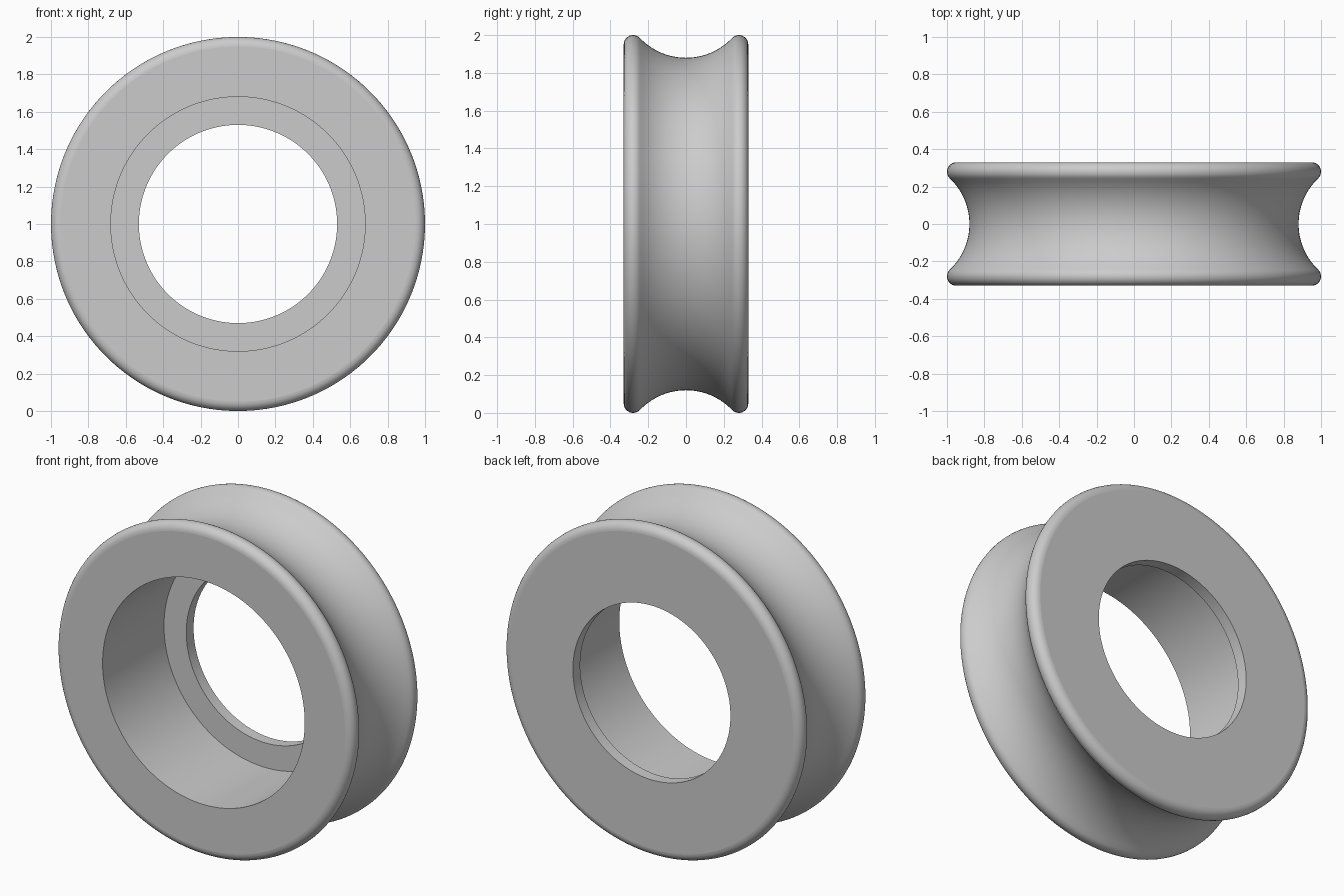
import bpy, bmesh
from math import sin, cos, pi, atan2
from mathutils import Matrix, Vector

if "Cube" in bpy.data.objects:
    bpy.data.objects.remove(bpy.data.objects["Cube"], do_unlink=True)

# Main dimensions
HALF_WIDTH, RADIUS, FILLET = 0.33, 1.0, 0.05
GROOVE_FLOOR, BORE, LIP_BORE, LIP = 0.88, 0.68, 0.53, 0.07
SEGMENTS, STEPS = 160, 10


def arc(y, r, size, start, end, steps):
    """Profile points (axis position, radius) along a circular arc."""
    return [(y + size * sin(a), r + size * cos(a))
            for a in (start + (end - start) * i / steps for i in range(steps + 1))]


# Groove arc that runs tangent into both rounded rims
rim_y, rim_r = HALF_WIDTH - FILLET, RADIUS - FILLET
drop = rim_r - GROOVE_FLOOR
groove = (rim_y**2 + drop**2 - FILLET**2) / (2 * (FILLET + drop))
groove_r = GROOVE_FLOOR + groove
lean = atan2(rim_y, groove_r - rim_r)

# Closed cross-section, from the front bore edge around to the back lip
profile = [(-HALF_WIDTH, BORE)]
profile += arc(-rim_y, rim_r, FILLET, -pi / 2, lean, STEPS)
profile += arc(0, groove_r, groove, pi + lean, pi - lean, 2 * STEPS)[1:-1]
profile += arc(rim_y, rim_r, FILLET, -lean, pi / 2, STEPS)
profile += [(HALF_WIDTH, LIP_BORE), (HALF_WIDTH - LIP, LIP_BORE), (HALF_WIDTH - LIP, BORE)]

# Revolve the section around the y axis
bm = bmesh.new()
rings = []
for s in range(SEGMENTS):
    turn = Matrix.Rotation(2 * pi * s / SEGMENTS, 3, 'Y')
    rings.append([bm.verts.new(turn @ Vector((0, y, r))) for y, r in profile])
for s in range(SEGMENTS):
    a, b = rings[s - 1], rings[s]
    for i in range(len(profile)):
        bm.faces.new((a[i - 1], a[i], b[i], b[i - 1]))
bmesh.ops.recalc_face_normals(bm, faces=bm.faces)
# Flat side walls and lip step stay flat, all curved walls are smooth
for face in bm.faces:
    face.smooth = abs(face.normal.y) < 0.999
# Crisp edges around the bore and the lip
for edge in bm.edges:
    edge.smooth = edge.calc_face_angle(0) < pi / 6

mesh = bpy.data.meshes.new("grooved_roller")
bm.to_mesh(mesh)
bm.free()
roller = bpy.data.objects.new("grooved_roller", mesh)
roller.location.z = RADIUS
bpy.context.collection.objects.link(roller)

# Plain grey material
grey = bpy.data.materials.new("plain_grey")
grey.use_nodes = True
color = (0.6, 0.6, 0.6, 1)
grey.diffuse_color = color
grey.node_tree.nodes["Principled BSDF"].inputs["Base Color"].default_value = color
mesh.materials.append(grey)
